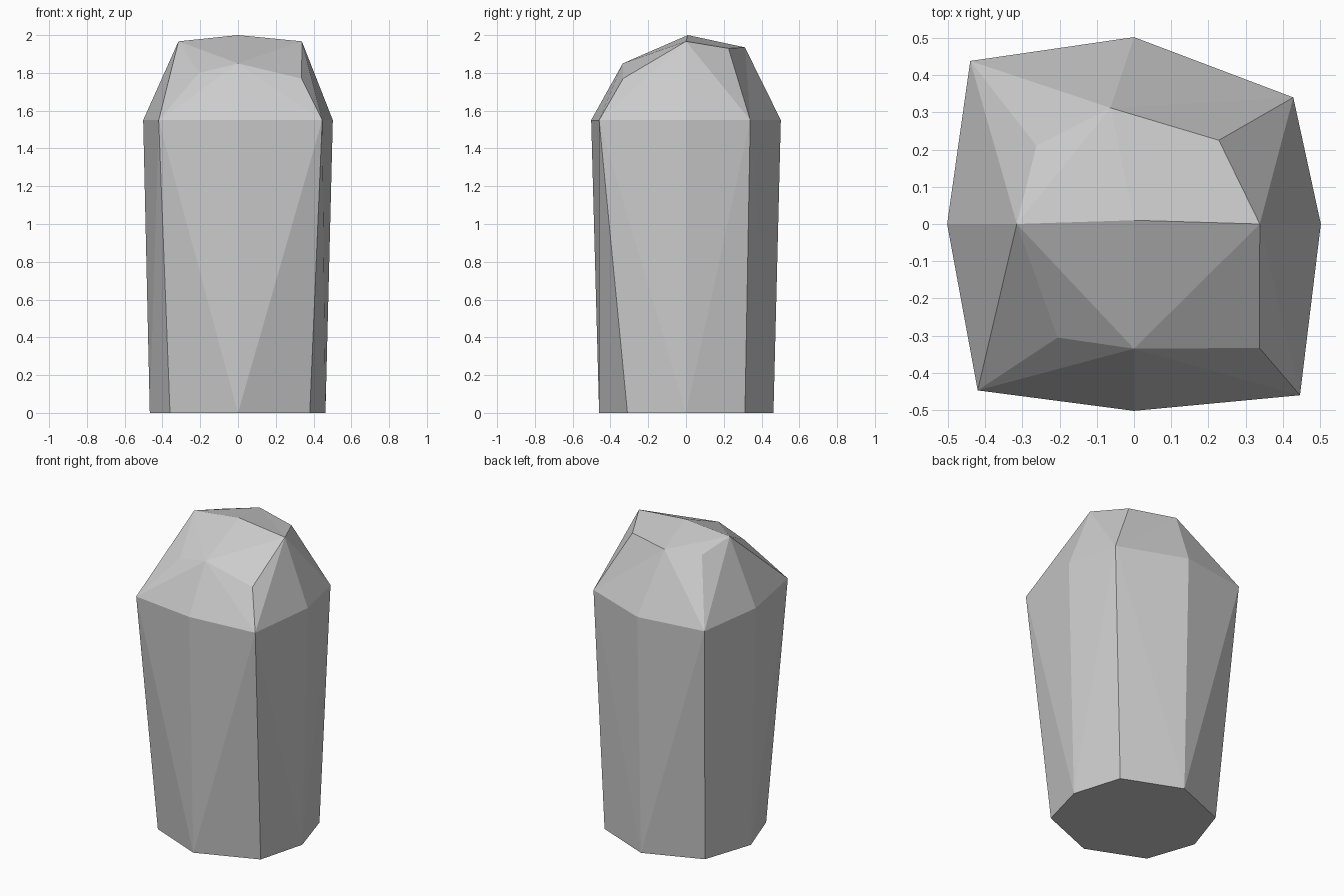
import bpy, bmesh

if "Cube" in bpy.data.objects:
    bpy.data.objects.remove(bpy.data.objects["Cube"])

# Eight-sided cross-sections, counter-clockwise from the left-front corner
base = [(-.36, -.31), (0, -.46), (.38, -.31), (.463, 0),
        (.368, .312), (0, .463), (-.36, .32), (-.467, 0)]
shoulder = [(-.42, -.447), (0, -.502), (.446, -.46), (.502, 0),
            (.428, .34), (0, .502), (-.44, .438), (-.502, 0)]
crown = [(-.205, -.305, 1.8), (0, -.335, 1.85), (.337, -.333, 1.77), (.338, 0, 1.967),
         (.228, .225, 1.93), (-.063, .312, 1.935), (-.262, .21, 1.912), (-.315, 0, 1.967)]

bm = bmesh.new()


def ring(points):
    return [bm.verts.new(p) for p in points]


def bridge(even, odd):
    # Triangles whose diagonals join even corners of one ring to odd points of the other
    for i in range(0, 8, 2):
        for j in (i - 1, (i + 1) % 8):
            bm.faces.new((even[i], even[j], odd[j]))
            bm.faces.new((even[i], odd[j], odd[i]))


# Flared shaft and sloping shoulders
low = ring([(x, y, 0) for x, y in base])
mid = ring([(x, y, 1.55) for x, y in shoulder])
top = ring(crown)
bridge(mid, low)
bridge(mid, top)
bm.faces.new(low[::-1])

# Faceted cap: inner diamond round the peak, plus four corner triangles
peak = bm.verts.new((0, .01, 2))
for i in range(0, 8, 2):
    bm.faces.new((peak, top[i - 1], top[i + 1]))
    bm.faces.new((top[i - 1], top[i], top[i + 1]))

bmesh.ops.recalc_face_normals(bm, faces=bm.faces)
mesh = bpy.data.meshes.new("faceted_post")
bm.to_mesh(mesh)
bm.free()
bpy.context.collection.objects.link(bpy.data.objects.new("faceted_post", mesh))
